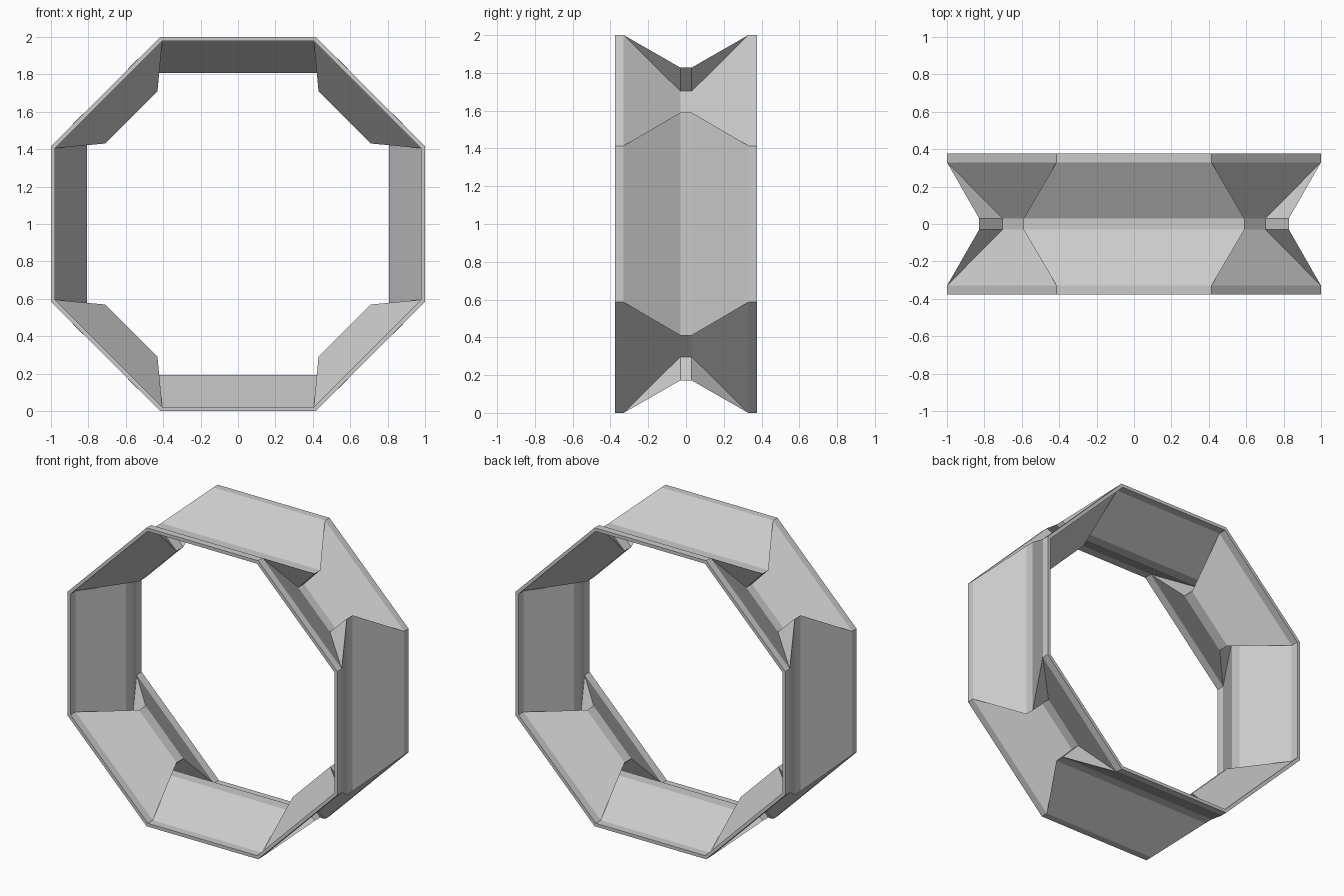
import bpy, bmesh
from math import sin, cos, pi, tan

cube = bpy.data.objects.get("Cube")
if cube:
    bpy.data.objects.remove(cube, do_unlink=True)

# One grey for the whole ring
grey = bpy.data.materials.new("light_grey")
grey.use_nodes = True
colour = (0.6, 0.6, 0.6, 1)
grey.diffuse_color = colour
grey.node_tree.nodes["Principled BSDF"].inputs["Base Color"].default_value = colour

# Half of the V-shaped wall section, as (y, distance from centre,
# half length of upright panels, half length of diagonal panels)
T = tan(pi / 8)
outer_half = [(0.377, 1.0, T, T), (0.33, 1.0, T, T), (0.03, 0.828, 0.59, 0.166)]
inner_half = [(0.036, 0.806, 0.53, 0.197), (0.324, 0.978, T * 0.978, T * 0.978),
              (0.377, 0.978, T * 0.978, T * 0.978)]


def mirrored(half):
    return [(-y, r, a, b) for y, r, a, b in reversed(half)]


section = mirrored(outer_half[::-1])[::-1] + outer_half[::-1]
section += inner_half[::-1] + mirrored(inner_half)[::-1][::1]
# Order the section as one closed loop: outside front to back, inside back to front
section = [(-y, r, a, b) for y, r, a, b in outer_half] + outer_half[::-1]
section += inner_half[::-1] + [(-y, r, a, b) for y, r, a, b in inner_half]

# Eight panels in turn, folded under one another where they meet
bm = bmesh.new()
rows = []
for y, r, upright, diagonal in section:
    row = []
    for k in range(8):
        ang = k * pi / 4
        half = diagonal if k % 2 else upright
        for s in (-half, half):
            row.append(bm.verts.new((r * cos(ang) - s * sin(ang), y,
                                     1 + r * sin(ang) + s * cos(ang))))
    rows.append(row)
for i, row in enumerate(rows):
    nxt = rows[(i + 1) % len(rows)]
    for j in range(16):
        n = (j + 1) % 16
        bm.faces.new((row[j], row[n], nxt[n], nxt[j]))
bmesh.ops.remove_doubles(bm, verts=bm.verts, dist=0.0005)
bmesh.ops.recalc_face_normals(bm, faces=bm.faces)

mesh = bpy.data.meshes.new("folded_ring")
bm.to_mesh(mesh)
bm.free()
mesh.materials.append(grey)
ring = bpy.data.objects.new("folded_ring", mesh)
bpy.context.collection.objects.link(ring)
